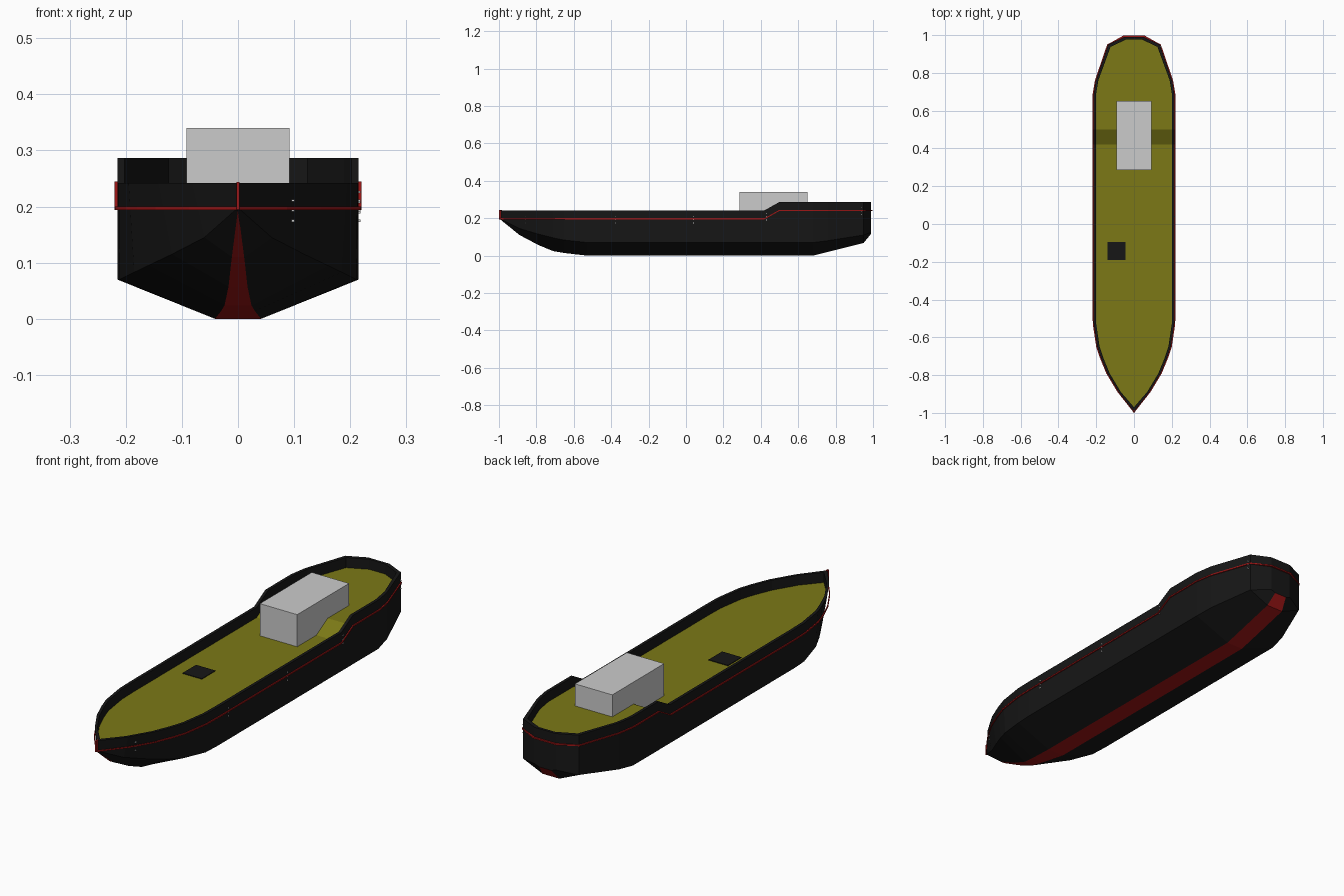
import bpy, bmesh

if "Cube" in bpy.data.objects:
    bpy.data.objects.remove(bpy.data.objects["Cube"])


def material(name, rgb):
    m = bpy.data.materials.new(name)
    m.diffuse_color = (*rgb, 1)
    m.use_nodes = True
    m.node_tree.nodes["Principled BSDF"].inputs["Base Color"].default_value = m.diffuse_color
    return m


BLACK = material("black_paint", (0.008, 0.008, 0.008))
RED = material("red_paint", (0.35, 0.008, 0.008))
OLIVE = material("olive_deck", (0.2, 0.19, 0.008))
PALE = material("pale_marks", (0.6, 0.6, 0.6))


def loft(name, rows, mats, closed=False, ring=False, special=None):
    """Skin rows of points; column number `special` gets the second material."""
    bm = bmesh.new()
    grid = [[bm.verts.new(p) for p in r] for r in rows]
    n, cols = len(rows), len(rows[0])
    for i in range(n if ring else n - 1):
        a, b = grid[i], grid[(i + 1) % n]
        for j in range(cols if closed else cols - 1):
            k = (j + 1) % cols
            f = bm.faces.new((a[j], a[k], b[k], b[j]))
            f.material_index = 1 if j == special else 0
    bmesh.ops.remove_doubles(bm, verts=bm.verts[:], dist=0.0002)
    if closed:
        bmesh.ops.recalc_face_normals(bm, faces=bm.faces[:])
    me = bpy.data.meshes.new(name)
    bm.to_mesh(me)
    bm.free()
    ob = bpy.data.objects.new(name, me)
    bpy.context.collection.objects.link(ob)
    for m in mats:
        me.materials.append(m)
    return ob


def box(name, lo, hi, mat=None):
    bpy.ops.mesh.primitive_cube_add(size=1, location=[(a + b) / 2 for a, b in zip(lo, hi)])
    ob = bpy.context.object
    ob.name = name
    ob.scale = [b - a for a, b in zip(lo, hi)]
    if mat:
        ob.data.materials.append(mat)


# Stations: y, rim half width, chine half width, chine z, keel half width, keel z, rim z
LOW, HIGH = 0.242, 0.287
stations = [
    (-0.995, 0.0, 0.0, 0.198, 0.0, 0.195, LOW),
    (-0.89, 0.082, 0.06, 0.145, 0.011, 0.11, LOW),
    (-0.79, 0.142, 0.118, 0.115, 0.017, 0.057, LOW),
    (-0.71, 0.175, 0.16, 0.095, 0.024, 0.024, LOW),
    (-0.65, 0.195, 0.185, 0.083, 0.03, 0.014, LOW),
    (-0.53, 0.213, 0.211, 0.07, 0.041, 0.0, LOW),
    (-0.45, 0.215, 0.215, 0.07, 0.041, 0.0, LOW),
    (0.42, 0.215, 0.215, 0.07, 0.041, 0.0, LOW),
    (0.50, 0.215, 0.215, 0.07, 0.041, 0.0, HIGH),
    (0.68, 0.215, 0.215, 0.07, 0.041, 0.0, HIGH),
    (0.76, 0.202, 0.202, 0.08, 0.041, 0.02, HIGH),
    (0.95, 0.137, 0.137, 0.11, 0.041, 0.068, HIGH),
    (0.99, 0.052, 0.052, 0.125, 0.03, 0.117, HIGH),
]
DROP, WALL = 0.045, 0.013

hull_rows, deck_rows, rail = [], [], []
for i, (y, w, cw, cz, kw, kz, top) in enumerate(stations):
    first, last = i == 0, i == len(stations) - 1
    yi = y + (0.025 if first else -0.012 if last or y == 0.95 else 0)
    wi = max(w - WALL, 0)
    half = [(wi, yi, top - DROP), (wi, yi, top), (w, y, top), (cw, y, cz), (kw, y, kz)]
    hull_rows.append(half + [(-x, b, z) for x, b, z in reversed(half)])
    deck_rows.append([(-wi, yi, top - DROP), (wi, yi, top - DROP)])
    if last:  # close the transom onto the centreline
        hull_rows.append([(0, b, z) for x, b, z in hull_rows[-1]])
    # rubbing strake section
    xo = 0 if first else w + 0.005
    yo = y - 0.005 if first else y + 0.007 if last else y
    z = top - DROP
    rail.append([(w, y, z - 0.003), (w, y, z + 0.003), (xo, yo, z + 0.003), (xo, yo, z - 0.003)])

# Hull with bulwark and red keel strip; deck; strake around the whole hull
loft("hull", hull_rows, [BLACK, RED], special=4)
loft("deck", deck_rows, [OLIVE])
port = [[(-x, y, z) for x, y, z in r] for r in reversed(rail[1:])]
loft("rubbing_strake", rail + port, [RED], closed=True, ring=True)
box("stem_post", (-0.003, -1.0, 0.195), (0.003, -0.985, 0.244), RED)

# Deckhouse and hatch
box("deckhouse", (-0.092, 0.285, 0.197), (0.092, 0.65, 0.34))
box("hatch", (-0.14, -0.19, 0.194), (-0.045, -0.095, 0.2), BLACK)

# Small marks on the starboard side
for n, (x, y, z) in enumerate([(0.098, -0.86, 0.175), (0.215, -0.375, 0.175),
                               (0.215, 0.04, 0.175), (0.215, 0.43, 0.19), (0.142, 0.94, 0.22)]):
    for k in range(3):
        zc = z + k * 0.018
        box(f"side_mark_{n}_{k}", (x - 0.003, y - 0.002, zc - 0.002),
            (x + 0.003, y + 0.002, zc + 0.002), PALE)
